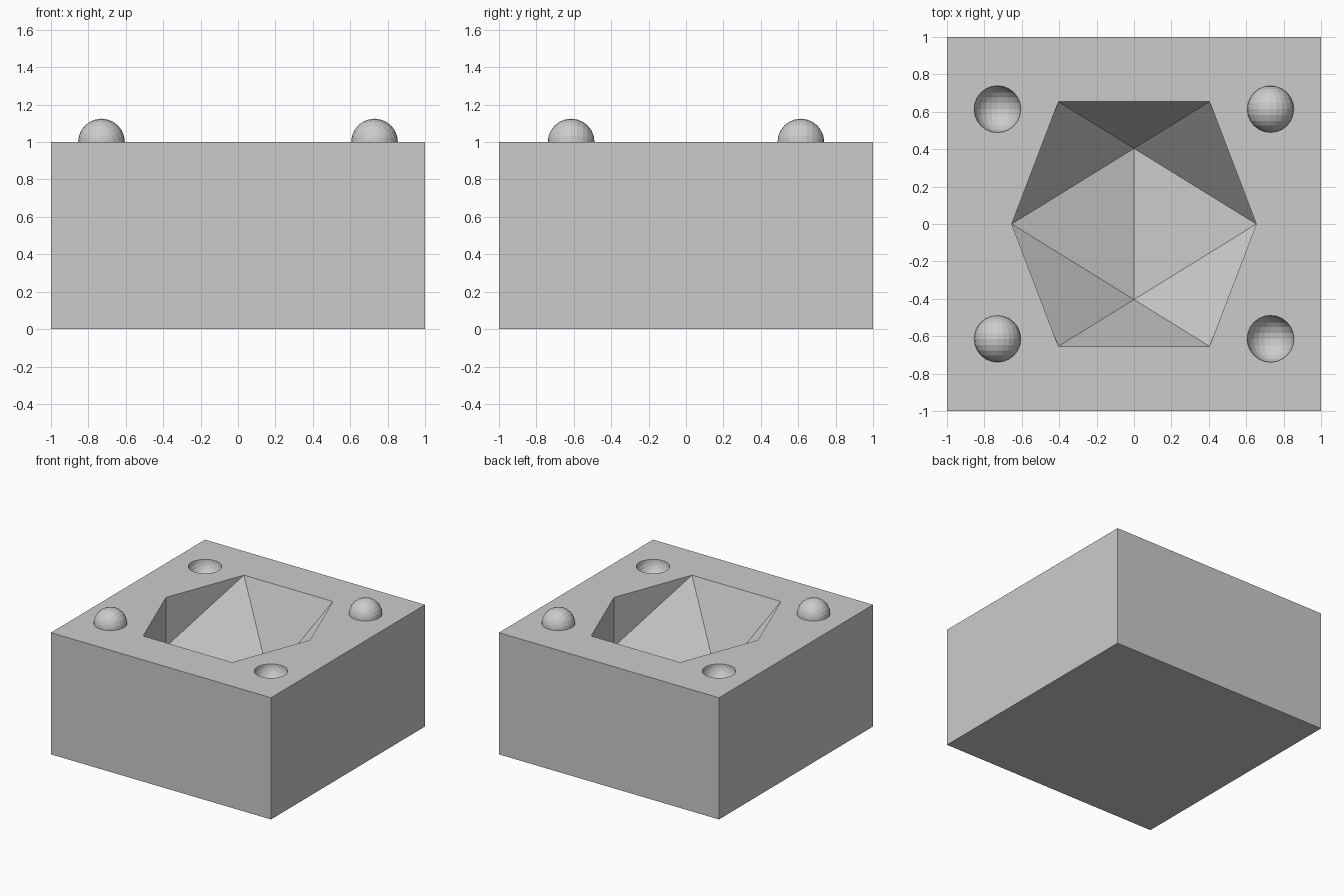
import bpy, bmesh
from math import radians
from itertools import product
from mathutils import Matrix, Vector

cube = bpy.data.objects.get("Cube")
if cube:
    bpy.data.objects.remove(cube, do_unlink=True)

grey = bpy.data.materials.new("plain grey")
grey.use_nodes = True
grey.diffuse_color = (0.6, 0.6, 0.6, 1)
grey.node_tree.nodes["Principled BSDF"].inputs["Base Color"].default_value = (0.6, 0.6, 0.6, 1)


def make_object(name, bm):
    bmesh.ops.recalc_face_normals(bm, faces=bm.faces[:])
    mesh = bpy.data.meshes.new(name)
    bm.to_mesh(mesh)
    bm.free()
    mesh.materials.append(grey)
    obj = bpy.data.objects.new(name, mesh)
    bpy.context.collection.objects.link(obj)
    return obj


def combine(target, tool, operation):
    mod = target.modifiers.new(tool.name, 'BOOLEAN')
    mod.operation = operation
    mod.solver = 'EXACT'
    mod.object = tool
    tool.hide_render = True
    bpy.context.view_layer.objects.active = target
    bpy.ops.object.modifier_apply(modifier=mod.name)
    bpy.data.objects.remove(tool, do_unlink=True)


# Mould block
bm = bmesh.new()
bmesh.ops.create_cube(bm, size=1, matrix=Matrix.Translation((0, 0, 0.5)) @ Matrix.Diagonal((2, 2, 1, 1)))
block = make_object("mould_block", bm)

# Twenty-sided cavity, centred on the top face: corners of three crossed rectangles
SHORT, LONG, TOP = 0.404, 0.654, 1.0
bm = bmesh.new()
for s, t in product((-1, 1), repeat=2):
    a, b = s * SHORT, t * LONG
    for corner in ((a, b, 0), (0, a, b), (b, 0, a)):
        bm.verts.new(Vector(corner) + Vector((0, 0, TOP)))
bmesh.ops.convex_hull(bm, input=bm.verts[:])
combine(block, make_object("cavity", bm), 'DIFFERENCE')

# Registration keys: domes on one diagonal, matching sockets on the other
for sx, sy in product((-1, 1), repeat=2):
    bm = bmesh.new()
    place = Matrix.Translation((sx * 0.73, sy * 0.614, TOP)) @ Matrix.Rotation(radians(90), 4, 'X')
    bmesh.ops.create_uvsphere(bm, u_segments=24, v_segments=12, radius=0.125, matrix=place)
    dome = sx == sy
    key = make_object("dome" if dome else "socket", bm)
    combine(block, key, 'UNION' if dome else 'DIFFERENCE')
